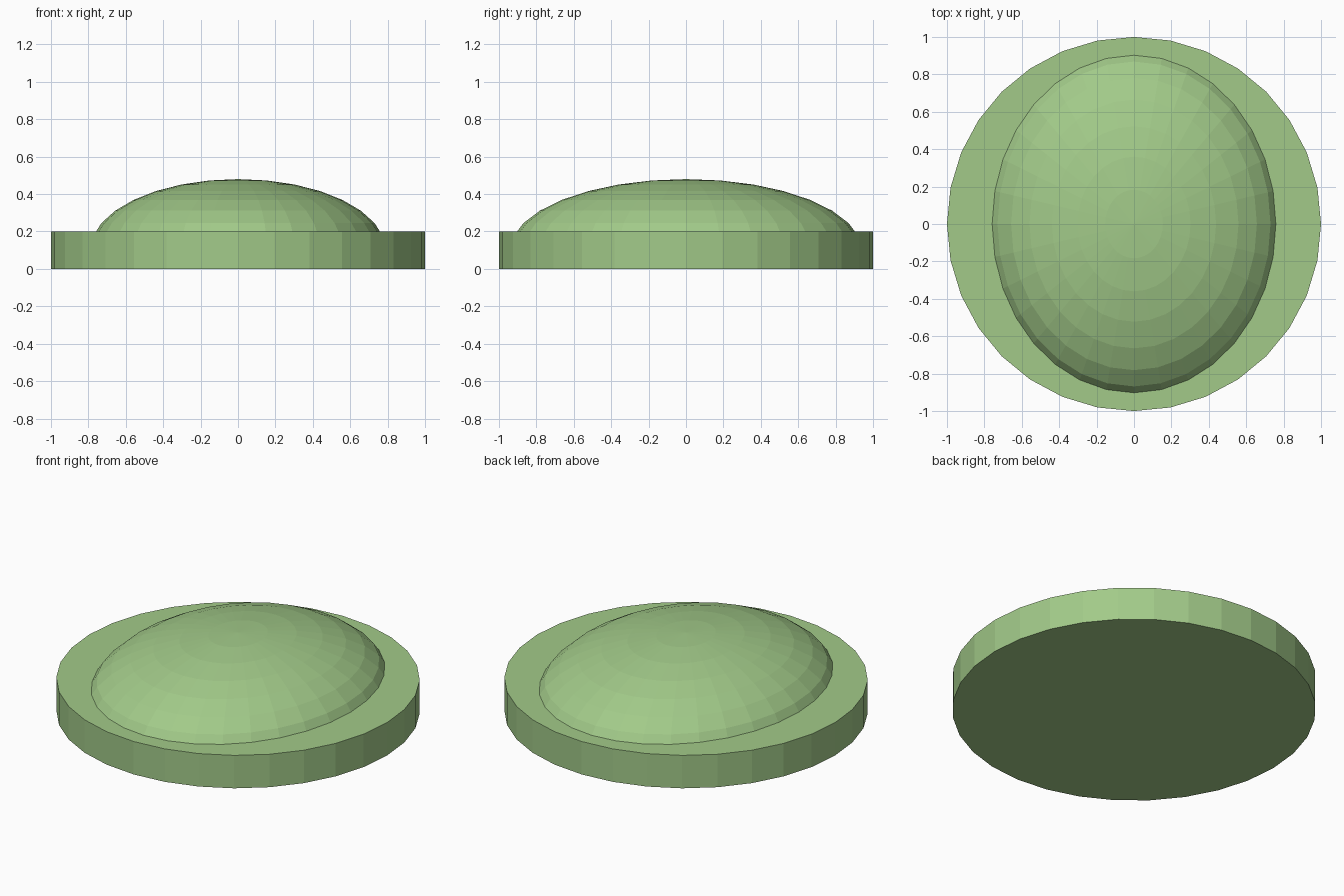
import bpy, bmesh
from mathutils import Matrix

if "Cube" in bpy.data.objects:
    bpy.data.objects.remove(bpy.data.objects["Cube"])

green = bpy.data.materials.new("green")
green.diffuse_color = (0.36, 0.59, 0.25, 1)
green.use_nodes = True
green.node_tree.nodes["Principled BSDF"].inputs["Base Color"].default_value = green.diffuse_color


def add_object(name, bm):
    mesh = bpy.data.meshes.new(name)
    bm.to_mesh(mesh)
    bm.free()
    mesh.materials.append(green)
    bpy.context.collection.objects.link(bpy.data.objects.new(name, mesh))


# Flat round base, 32 sides
bm = bmesh.new()
bmesh.ops.create_cone(bm, cap_ends=True, segments=32, radius1=1, radius2=1, depth=0.2,
                      matrix=Matrix.Translation((0, 0, 0.1)))
add_object("base_disc", bm)

# Oval dome: upper half of a stretched sphere, sunk into the base
bm = bmesh.new()
bmesh.ops.create_uvsphere(bm, u_segments=32, v_segments=16, radius=1)
bmesh.ops.delete(bm, geom=[v for v in bm.verts if v.co.z < -0.01], context='VERTS')
bmesh.ops.transform(bm, verts=bm.verts,
                    matrix=Matrix.Translation((0, 0, 0.1)) @ Matrix.Diagonal((0.79, 0.94, 0.38, 1)))
add_object("oval_dome", bm)
